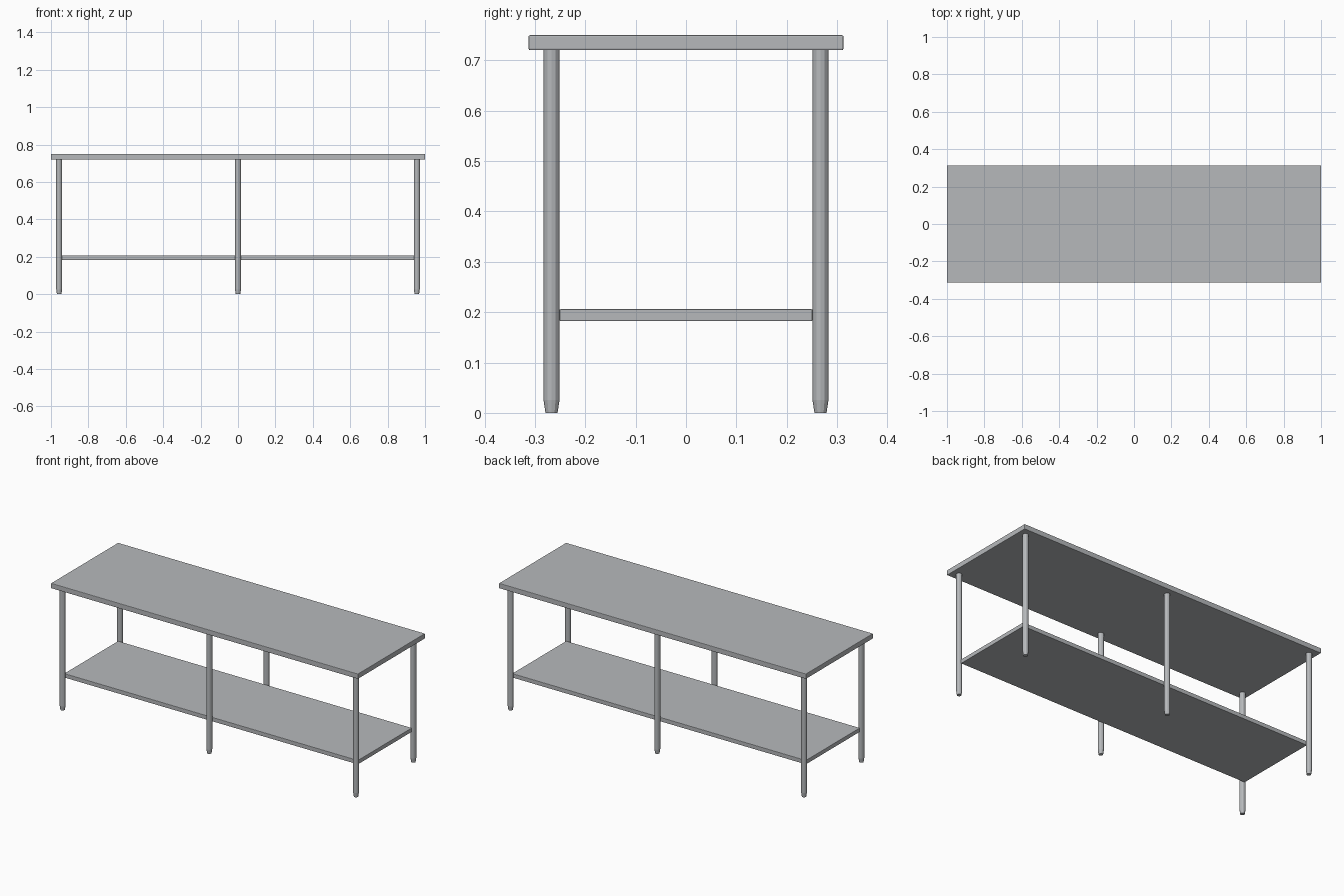
import bpy, bmesh
from mathutils import Matrix

cube = bpy.data.objects.get("Cube")
if cube:
    bpy.data.objects.remove(cube, do_unlink=True)

steel = bpy.data.materials.new("brushed_steel")
steel.use_nodes = True
colour = (0.47, 0.485, 0.50, 1)
steel.diffuse_color = colour
steel.node_tree.nodes["Principled BSDF"].inputs["Base Color"].default_value = colour


def add_object(name, bm):
    mesh = bpy.data.meshes.new(name)
    bm.to_mesh(mesh)
    bm.free()
    mesh.materials.append(steel)
    obj = bpy.data.objects.new(name, mesh)
    bpy.context.collection.objects.link(obj)
    return obj


def slab(name, width, depth, bottom, top, bevel):
    """Flat board with narrow softened edges."""
    bm = bmesh.new()
    size = Matrix.Diagonal((width, depth, top - bottom, 1))
    bmesh.ops.create_cube(bm, size=1, matrix=Matrix.Translation((0, 0, (bottom + top) / 2)) @ size)
    obj = add_object(name, bm)
    mod = obj.modifiers.new("softened_edges", "BEVEL")
    mod.width = bevel
    mod.segments = 2
    return obj


def leg(name, x, y):
    """Round tube with a tapered foot."""
    bm = bmesh.new()
    foot_height, top = 0.026, 0.72
    for r_low, r_high, low, high in ((0.012, 0.016, 0, foot_height),
                                     (0.016, 0.016, foot_height, top)):
        bmesh.ops.create_cone(bm, cap_ends=True, segments=12, radius1=r_low, radius2=r_high,
                              depth=high - low, matrix=Matrix.Translation((x, y, (low + high) / 2)))
    # Join foot and tube into one closed skin
    inner = [f for f in bm.faces if abs(f.normal.z) > 0.9
             and abs(f.calc_center_median().z - foot_height) < 0.001]
    bmesh.ops.delete(bm, geom=inner, context="FACES")
    bmesh.ops.remove_doubles(bm, verts=bm.verts, dist=0.0005)
    return add_object(name, bm)


# Worktop and lower shelf
slab("worktop", 2.0, 0.625, 0.72, 0.75, 0.003)
slab("lower_shelf", 1.914, 0.502, 0.182, 0.206, 0.002)

# Three pairs of legs
for side, x in (("right", -0.956), ("middle", 0), ("left", 0.956)):
    for end, y in (("front", -0.267), ("back", 0.267)):
        leg(f"{end}_{side}_leg", x, y)
